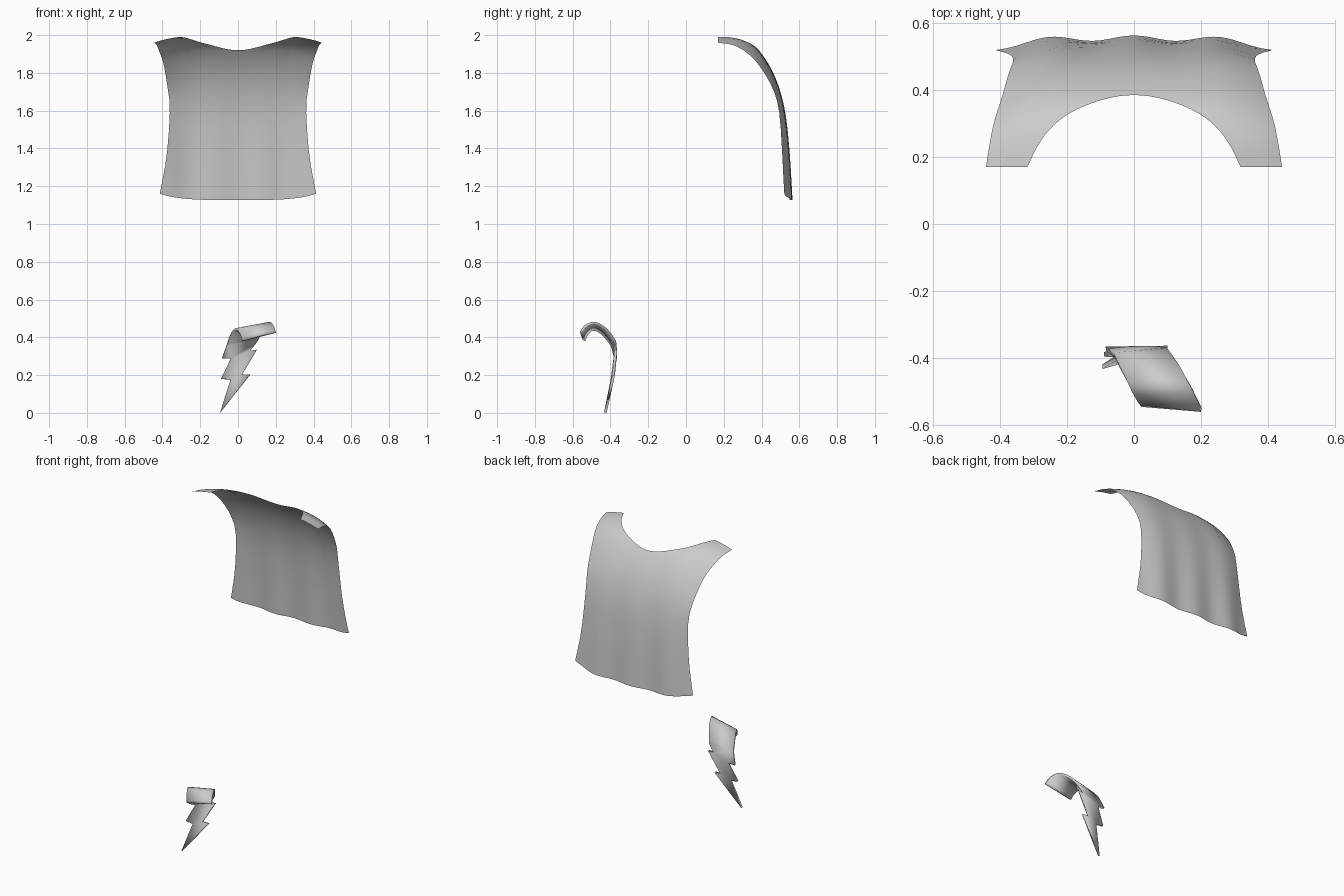
import bpy, bmesh, math
from mathutils import Vector

if "Cube" in bpy.data.objects:
    bpy.data.objects.remove(bpy.data.objects["Cube"])


def catmull(pts, t):
    """Smooth point on a list of guide points at index position t."""
    i = max(0, min(int(t), len(pts) - 2))
    f = t - i
    b, c = Vector(pts[i]), Vector(pts[i + 1])
    a = Vector(pts[i - 1]) if i > 0 else 2 * b - c
    d = Vector(pts[i + 2]) if i + 2 < len(pts) else 2 * c - b
    return 0.5 * (2 * b + (c - a) * f + (2 * a - 5 * b + 4 * c - d) * f * f
                  + (3 * b - a - 3 * c + d) * f ** 3)


def make_object(name, verts, faces, angle):
    mesh = bpy.data.meshes.new(name)
    mesh.from_pydata(verts, [], faces)
    bm = bmesh.new()
    bm.from_mesh(mesh)
    bmesh.ops.recalc_face_normals(bm, faces=bm.faces)
    # face the back (+y) side outwards
    if sum(f.normal.y * f.calc_area() for f in bm.faces) < 0:
        bmesh.ops.reverse_faces(bm, faces=bm.faces)
    bm.to_mesh(mesh)
    bm.free()
    obj = bpy.data.objects.new(name, mesh)
    bpy.context.collection.objects.link(obj)
    bpy.ops.object.select_all(action='DESELECT')
    obj.select_set(True)
    bpy.context.view_layer.objects.active = obj
    bpy.ops.object.shade_smooth_by_angle(angle=math.radians(angle))
    return obj


# Cape: centre profile (y, z) and side edge (x, y, z), blended across the width
center = [(.17, 2.0), (.24, 1.997), (.315, 1.972), (.385, 1.92),
          (.465, 1.79), (.517, 1.62), (.542, 1.4), (.556, 1.127)]
edge = [(.443, .17, 1.96), (.43, .25, 1.947), (.416, .315, 1.912), (.395, .38, 1.85),
        (.374, .455, 1.73), (.361, .495, 1.6), (.378, .515, 1.36), (.414, .525, 1.16)]
center = [(0, y, z) for y, z in center]
COLS, ROWS, NECK = 40, 18, .7

verts, faces = [], []
for i in range(COLS + 1):
    side = -math.cos(math.pi * i / COLS) * .35 + (2 * i / COLS - 1) * .65
    u = abs(side)
    start = 3 * math.sqrt(max(0, 1 - (u / NECK) ** 2))   # round neckline
    for j in range(ROWS + 1):
        s = start + (7 - start) * j / ROWS
        e, c = catmull(edge, s), catmull(center, s)
        p = c.lerp(e, u ** 4)
        x = side * e.x
        fold = .008 * math.cos(math.tau * x / .25) * (s / 7) ** 3
        verts.append((x, p.y + fold, p.z))
W = ROWS + 1
for i in range(COLS):
    for j in range(ROWS):
        a = i * W + j
        faces.append((a, a + W, a + W + 1, a + 1))
make_object("cape", verts, faces, 60)

# Tail: zigzag blade, then a ribbon curling forward
blade = [(-.095, -.42, 0),
         (-.09, -.383, .18), (-.04, -.385, .175), (.02, -.376, .2), (.063, -.376, .2),
         (-.085, -.366, .29), (-.037, -.366, .29), (.063, -.365, .33), (.1, -.364, .333)]
left = [(-.06, -.385, .36), (-.045, -.42, .405), (-.025, -.46, .44),
        (-.007, -.50, .447), (.01, -.53, .42), (.022, -.547, .385)]
right = [(.098, -.37, .38), (.12, -.40, .425), (.145, -.44, .463),
         (.167, -.487, .482), (.187, -.535, .465), (.2, -.562, .43)]
verts = list(blade)
faces = [(0, 4, 3, 2), (1, 2, 3, 8, 7, 6)]
STEPS = 15
for k in range(STEPS + 1):
    t = 5 * k / STEPS
    verts += [catmull(left, t), catmull(right, t)]
faces.append((5, 6, 7, 10, 9))
for k in range(STEPS):
    a = 9 + 2 * k
    faces.append((a, a + 1, a + 3, a + 2))
tail = make_object("tail", verts, faces, 35)
solid = tail.modifiers.new("thickness", 'SOLIDIFY')
solid.thickness = .014
solid.offset = -1
